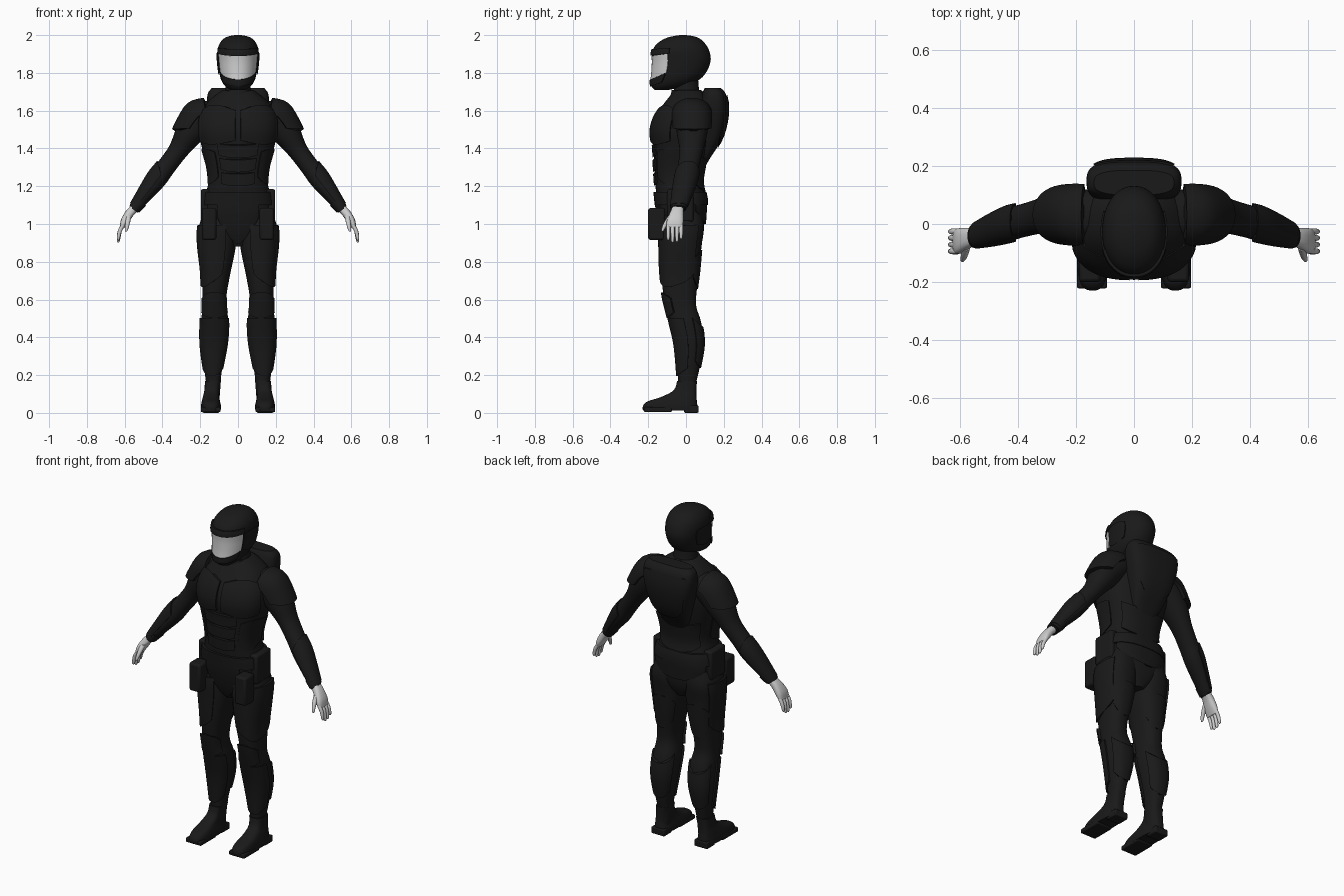
import bpy, bmesh, math
from mathutils import Vector

if "Cube" in bpy.data.objects:
    bpy.data.objects.remove(bpy.data.objects["Cube"])

black = bpy.data.materials.new("black_armour")
black.diffuse_color = (0.01, 0.01, 0.01, 1)
black.use_nodes = True
black.node_tree.nodes["Principled BSDF"].inputs["Base Color"].default_value = black.diffuse_color


def finish(ob, mat, mirror, angle=35):
    if mat:
        ob.data.materials.append(mat)
    bpy.ops.object.select_all(action='DESELECT')
    ob.select_set(True)
    bpy.context.view_layer.objects.active = ob
    bpy.ops.object.shade_smooth_by_angle(angle=math.radians(angle))
    if mirror:
        m = ob.modifiers.new("Mirror", 'MIRROR')
        m.use_clip = False
        m.use_mirror_merge = False
    return ob


def bridge(name, loops, mat=black, mirror=False):
    """Closed solid from a stack of equal-sized vertex loops."""
    bm = bmesh.new()
    vs = [[bm.verts.new(p) for p in lp] for lp in loops]
    n = len(vs[0])
    for a, b in zip(vs, vs[1:]):
        for i in range(n):
            j = (i + 1) % n
            bm.faces.new((a[i], a[j], b[j], b[i]))
    bm.faces.new(vs[0])
    bm.faces.new(vs[-1])
    bmesh.ops.recalc_face_normals(bm, faces=bm.faces)
    me = bpy.data.meshes.new(name)
    bm.to_mesh(me)
    bm.free()
    ob = bpy.data.objects.new(name, me)
    bpy.context.collection.objects.link(ob)
    return finish(ob, mat, mirror)


class Skin:
    """Smooth surface through super-elliptic sections; each is (centre, U, V)."""
    def __init__(self, keys, secs, e):
        self.keys, self.secs, self.e = keys, secs, e

    def section(self, k):
        ks, s = self.keys, self.secs
        k = min(max(k, ks[0]), ks[-1])
        i = max(j for j in range(len(ks) - 1) if ks[j] <= k)
        f = (k - ks[i]) / (ks[i + 1] - ks[i])
        p = [s[min(max(j, 0), len(s) - 1)] for j in (i - 1, i, i + 1, i + 2)]
        return [0.5 * (2 * b + (c - a) * f + (2 * a - 5 * b + 4 * c - d) * f * f
                       + (3 * b - a - 3 * c + d) * f ** 3) for a, b, c, d in zip(*p)]

    def at(self, k, ang, d=0.0):
        c, u, v = self.section(k)
        q = lambda t: math.copysign(abs(t) ** (2 / self.e), t)
        return (c + (u + u.normalized() * d) * q(math.cos(ang))
                + (v + v.normalized() * d) * q(math.sin(ang)))

    def solid(self, name, sides=32, steps=4, mat=black, mirror=False):
        ts = [a + (b - a) * i / steps for a, b in zip(self.keys, self.keys[1:])
              for i in range(steps)] + [self.keys[-1]]
        return bridge(name, [[self.at(t, 2 * math.pi * i / sides) for i in range(sides)]
                             for t in ts], mat, mirror)

    def plate(self, name, mid, half, lo, hi, d=0.012, mat=black, mirror=False, n=20, rows=8):
        """Raised armour panel; lo and hi are (key at middle, key at sides)."""
        loops = []
        for r in range(rows + 1):
            out, inn = [], []
            for i in range(n + 1):
                s = 2 * i / n - 1
                a, b = (e[0] + (e[1] - e[0]) * s * s for e in (lo, hi))
                k, ang = a + (b - a) * r / rows, math.radians(mid + half * s)
                out.append(self.at(k, ang, d))
                inn.append(self.at(k, ang, -0.012))
            loops.append(out + inn[::-1])
        return bridge(name, loops, mat, mirror)


def upright(rows, e=2.4):
    """Sections (z, x0, x1, y0, y1) stacked along z."""
    return Skin([r[0] for r in rows],
                [(Vector(((a + b) / 2, (c + d) / 2, z)), Vector(((b - a) / 2, 0, 0)),
                  Vector((0, (d - c) / 2, 0))) for z, a, b, c, d in rows], e)


def central(rows, e=2.4):
    return upright([(z, -x, x, a, b) for z, x, a, b in rows], e)


def limb(rows, e=2.1):
    """Sections (x, y, z, radius in xz, radius in y) along a bent path."""
    pts = [Vector(r[:3]) for r in rows]
    secs = []
    for i, r in enumerate(rows):
        t = pts[min(i + 1, len(pts) - 1)] - pts[max(i - 1, 0)]
        secs.append((pts[i], Vector((-t.z, 0, t.x)).normalized() * r[3], Vector((0, r[4], 0))))
    return Skin(list(range(len(rows))), secs, e)


def block(name, x, y, z, bevel=0.012):
    bpy.ops.mesh.primitive_cube_add(size=1)
    ob = bpy.context.object
    ob.name = name
    for v in ob.data.vertices:
        v.co = [lim[0] if c < 0 else lim[1] for c, lim in zip(v.co, (x, y, z))]
    finish(ob, black, True)
    b = ob.modifiers.new("Bevel", 'BEVEL')
    b.width, b.segments = bevel, 2


# Torso and its armour
torso = central([(.88, .04, -.09, .06), (.95, .13, -.12, .09), (1.05, .18, -.145, .1),
                 (1.13, .178, -.155, .102), (1.22, .157, -.163, .085), (1.3, .163, -.168, .095),
                 (1.4, .19, -.172, .115), (1.49, .208, -.183, .13), (1.57, .2, -.162, .135),
                 (1.64, .165, -.115, .13), (1.69, .11, -.075, .1), (1.71, .08, -.06, .075)], 2.5)
torso.solid("torso", 48)
torso.plate("chest_plate", -52, 36, (1.42, 1.44), (1.63, 1.6), .011, mirror=True)
for i, z in enumerate((1.2, 1.275, 1.35)):
    torso.plate(f"abdomen_plate_{i}", -90, 28, (z, z + .015), (z + .065, z + .075), .008)
torso.plate("flank_plate", -22, 32, (1.21, 1.25), (1.4, 1.38), .006, mirror=True)
torso.plate("lower_back_plate", 90, 50, (1.17, 1.21), (1.34, 1.36), .01)
torso.plate("belt", 90, 180, (1.1, 1.1), (1.17, 1.17), .014, n=48)
torso.plate("seat_plate", 90, 60, (1.0, 1.07), (1.1, 1.12), .009)
torso.plate("groin_guard", -90, 30, (.9, 1.02), (1.1, 1.1), .012)

# Back pack
pack = central([(1.31, .06, .05, .105), (1.36, .09, .05, .135), (1.45, .12, .05, .19),
                (1.55, .148, .06, .218), (1.63, .163, .07, .222), (1.69, .16, .085, .21),
                (1.72, .138, .1, .185)], 3)
pack.solid("back_pack", 40)
pack.plate("pack_panel", 90, 48, (1.4, 1.46), (1.68, 1.67), .006)

# Neck and collar
neck = central([(1.62, .085, -.085, .09), (1.68, .072, -.07, .075), (1.73, .066, -.06, .067),
                (1.8, .062, -.055, .062)], 2)
neck.solid("neck")
neck.plate("collar", 90, 180, (1.64, 1.64), (1.71, 1.71), .012, n=40)

# Helmet with visor
helmet = central([(1.71, .04, -.165, -.09), (1.73, .068, -.183, 0), (1.76, .088, -.185, .065),
                  (1.8, .099, -.18, .105), (1.86, .106, -.177, .13), (1.91, .109, -.178, .125),
                  (1.95, .1, -.158, .105), (1.98, .077, -.115, .075), (1.994, .048, -.07, .04),
                  (2.0, .015, -.03, .0)], 2.15)
helmet.solid("helmet", 48)
helmet.plate("visor", -90, 64, (1.765, 1.8), (1.888, 1.9), .004, mat=None, n=28)
helmet.plate("brow_ridge", -90, 68, (1.89, 1.902), (1.925, 1.93), .009)
helmet.plate("chin_guard", -90, 62, (1.728, 1.75), (1.765, 1.8), .007)
helmet.plate("ear_cover", 0, 24, (1.79, 1.81), (1.91, 1.895), .006, mirror=True)

# Legs and leg armour
leg = upright([(.05, .1, .178, -.05, .05), (.15, .092, .17, -.042, .053),
               (.22, .086, .177, -.045, .068), (.36, .058, .195, -.058, .092),
               (.48, .05, .195, -.085, .08), (.56, .062, .188, -.105, .055),
               (.63, .06, .188, -.12, .055), (.75, .038, .192, -.133, .07),
               (.88, .012, .207, -.137, .082), (.98, .01, .208, -.137, .095),
               (1.06, .02, .18, -.11, .08)], 2.4)
leg.solid("leg", 36, mirror=True)
leg.plate("thigh_plate", -35, 75, (.67, .74), (.99, .995), .01, mirror=True)
leg.plate("knee_guard", -90, 62, (.5, .53), (.64, .61), .012, mirror=True)
leg.plate("shin_guard", -80, 78, (.2, .24), (.5, .5), .009, mirror=True)
leg.plate("calf_guard", 90, 65, (.24, .28), (.45, .5), .008, mirror=True)
leg.plate("rear_thigh_plate", 90, 50, (.66, .72), (.86, .82), .006, mirror=True)

# Boots
upright([(.012, .092, .195, -.228, .058), (.035, .09, .196, -.228, .06),
         (.06, .095, .192, -.205, .058), (.085, .1, .186, -.13, .055),
         (.12, .1, .178, -.065, .055), (.17, .092, .175, -.047, .058)], 3).solid(
             "boot", 36, mirror=True)
block("boot_heel", (.1, .188), (-.01, .066), (0, .04), .006)
block("boot_sole", (.093, .197), (-.222, -.075), (.004, .03), .006)

# Hip pouches
block("front_pouch", (.115, .19), (-.2, -.11), (.915, 1.085))
block("side_pouch", (.14, .197), (-.1, .04), (1.01, 1.185))

# Arms and arm armour
arm = limb([(.12, .03, 1.595, .065, .085), (.195, .032, 1.56, .088, .088),
            (.262, .032, 1.475, .073, .08), (.318, .028, 1.387, .053, .062),
            (.382, .012, 1.3, .05, .057), (.43, 0, 1.237, .052, .058),
            (.49, -.02, 1.158, .04, .05), (.553, -.042, 1.075, .026, .036)])
arm.solid("arm", 28, mirror=True)
arm.plate("shoulder_pad", 0, 82, (.3, .6), (2.25, 1.75), .02, mirror=True)
arm.plate("forearm_guard", 0, 95, (4.0, 4.6), (6.75, 6.75), .008, mirror=True)
arm.plate("cuff", 0, 180, (6.4, 6.4), (6.9, 6.9), .005, mirror=True, n=32)

# Hands
limb([(.548, -.042, 1.085, .022, .03), (.575, -.05, 1.055, .023, .036),
      (.6, -.058, 1.015, .021, .044), (.615, -.06, .98, .012, .042)], 2.6).solid(
          "palm", 24, mat=None, mirror=True)
for i, (y, tip) in enumerate(((-.094, .914), (-.071, .902), (-.048, .905), (-.026, .92))):
    limb([(.608, y, .995, .01, .0105), (.625, y, .965, .0105, .0105),
          (.632, y, tip + .02, .009, .009), (.634, y, tip + .005, .007, .007),
          (.635, y, tip, .003, .003)]).solid(f"finger_{i}", 12, 2, None, True)
limb([(.578, -.075, 1.045, .015, .018), (.583, -.098, 1.015, .013, .015),
      (.588, -.116, .985, .01, .011), (.592, -.124, .965, .007, .007),
      (.593, -.126, .96, .003, .003)]).solid("thumb", 12, 2, None, True)
